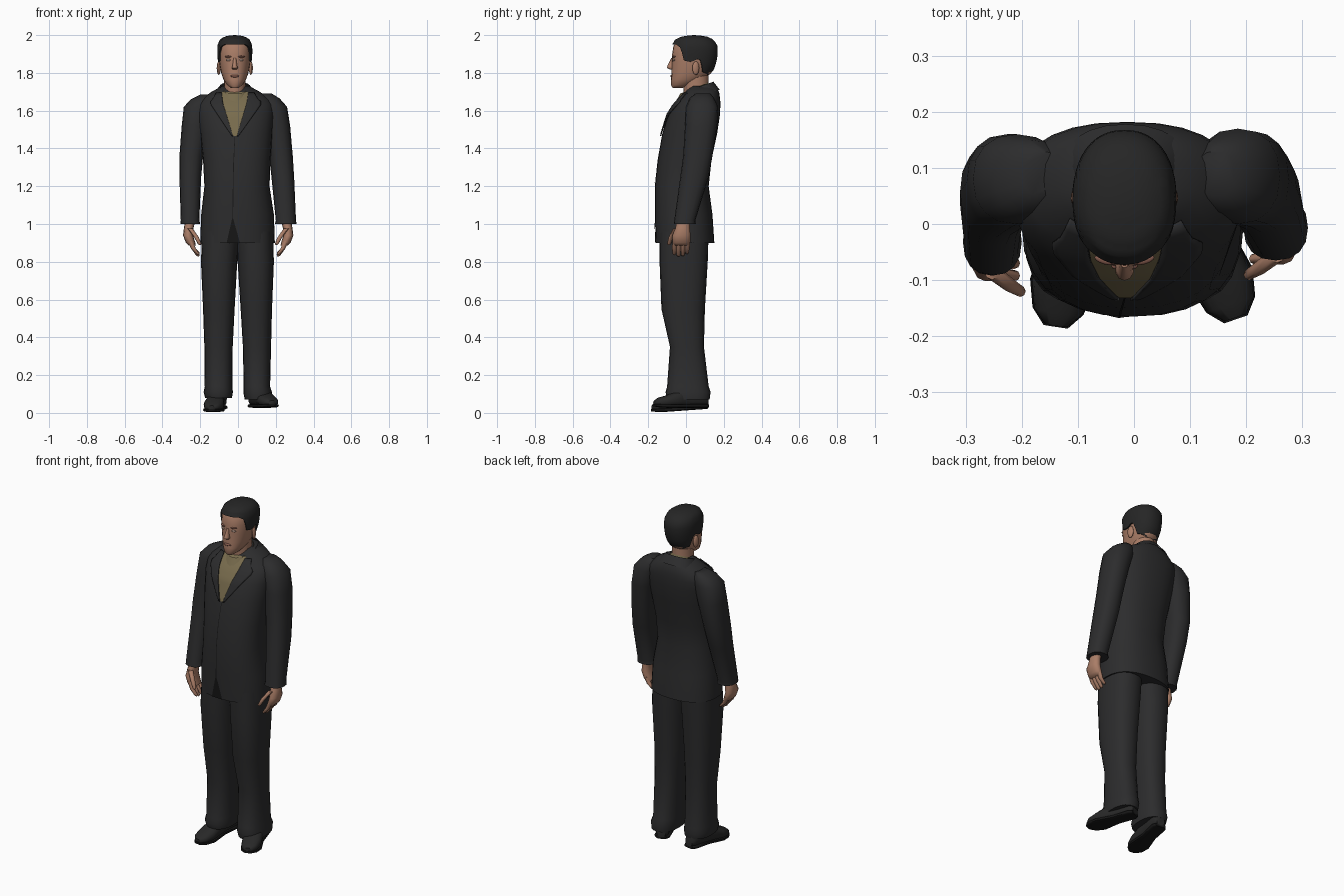
import bpy, bmesh, math
from mathutils import Matrix, Vector


def material(name, r, g, b):
    m = bpy.data.materials.new(name)
    m.diffuse_color = (r, g, b, 1)
    return m


SUIT = material("charcoal suit", .025, .025, .026)
SHIRT = material("olive shirt", .19, .15, .075)
SKIN = material("skin", .40, .205, .135)
LIPS = material("lips", .25, .11, .08)
EYES = material("eyes", .36, .25, .20)
HAIR = material("dark hair", .019, .019, .019)
SHOE = material("shoe leather", .021, .021, .021)
BLACK = material("black gap", .008, .008, .008)


def finish(name, bm, mat, matrix=Matrix(), angle=50):
    bmesh.ops.recalc_face_normals(bm, faces=bm.faces)
    bm.transform(matrix)
    me = bpy.data.meshes.new(name)
    bm.to_mesh(me)
    bm.free()
    me.materials.append(mat)
    ob = bpy.data.objects.new(name, me)
    bpy.context.collection.objects.link(ob)
    bpy.ops.object.select_all(action='DESELECT')
    ob.select_set(True)
    bpy.context.view_layer.objects.active = ob
    bpy.ops.object.shade_smooth_by_angle(angle=math.radians(angle))
    return ob


def spow(v, p):
    return math.copysign(abs(v) ** p, v)


def ring_point(r, ang, e):
    """Point on a rounded section r = (z, x0, x1, y0, y1); angle 0 is the front."""
    _, x0, x1, y0, y1 = r
    return ((x0 + x1) / 2 + (x1 - x0) / 2 * spow(math.sin(ang), 2 / e),
            (y0 + y1) / 2 - (y1 - y0) / 2 * spow(math.cos(ang), 2 / e))


def loft(name, rings, mat, n=20, e=2.2, caps=True, tilt=0, matrix=Matrix()):
    bm = bmesh.new()
    loops = []
    for r in rings:
        cy = (r[3] + r[4]) / 2
        pts = [ring_point(r, 2 * math.pi * i / n, e) for i in range(n)]
        loops.append([bm.verts.new((x, y, r[0] + tilt * (y - cy))) for x, y in pts])
    for a, b in zip(loops, loops[1:]):
        for i in range(n):
            j = (i + 1) % n
            bm.faces.new((a[i], a[j], b[j], b[i]))
    if caps:
        bm.faces.new(loops[0])
        bm.faces.new(loops[-1])
    return finish(name, bm, mat, matrix)


def sample(rows, t):
    """Linear interpolation of rows keyed by their first value."""
    rows = sorted(rows)
    t = min(max(t, rows[0][0]), rows[-1][0])
    for a, b in zip(rows, rows[1:]):
        if t <= b[0]:
            f = (t - a[0]) / (b[0] - a[0])
            return [p + (q - p) * f for p, q in zip(a, b)]


# Jacket body
BODY_E = 2.35
body = [(.90, -.200, .195, -.160, .150), (1.05, -.195, .190, -.165, .140),
        (1.20, -.178, .167, -.165, .120), (1.34, -.185, .172, -.150, .135),
        (1.48, -.200, .182, -.125, .165), (1.58, -.212, .190, -.095, .180),
        (1.63, -.212, .188, -.065, .182), (1.66, -.195, .172, -.040, .181),
        (1.70, -.140, .115, -.005, .175), (1.73, -.085, .060, .025, .155)]
loft("jacket_body", body, SUIT, n=28, e=BODY_E)


def drape(name, rows, mat, off, thick=0, cols=6, steps=14):
    """Patch lying on the jacket front; rows are (z, left x, right x)."""
    bm = bmesh.new()
    lo, hi = min(r[0] for r in rows), max(r[0] for r in rows)
    grid = []
    for k in range(steps + 1):
        z, xl, xr = sample(rows, lo + (hi - lo) * k / steps)
        _, x0, x1, y0, y1 = sample(body, z)
        line = []
        for c in range(cols + 1):
            x = xl + (xr - xl) * c / cols
            u = min(abs(x - (x0 + x1) / 2) / ((x1 - x0) / 2), .97)
            y = (y0 + y1) / 2 - (y1 - y0) / 2 * (1 - u ** BODY_E) ** (1 / BODY_E)
            line.append(bm.verts.new((x, y - off, z)))
        grid.append(line)
    for a, b in zip(grid, grid[1:]):
        for i in range(cols):
            bm.faces.new((a[i], a[i + 1], b[i + 1], b[i]))
    ob = finish(name, bm, mat)
    if thick:
        s = ob.modifiers.new("thickness", 'SOLIDIFY')
        s.thickness = thick
        s.offset = 0


# Shirt front, lapels, front closure and hem vent
drape("shirt_front", [(1.70, -.088, .056), (1.60, -.072, .040), (1.49, -.045, .012),
                      (1.465, -.028, -.004)], SHIRT, .004)
drape("lapel_left", [(1.695, -.115, -.086), (1.665, -.130, -.083), (1.64, -.150, -.080),
                     (1.465, -.032, -.026)], SUIT, .007, .006)
drape("lapel_right", [(1.695, .054, .085), (1.665, .050, .102), (1.64, .046, .128),
                      (1.465, -.006, .002)], SUIT, .007, .006)
drape("jacket_closure", [(1.46, -.018, -.015), (1.31, -.026, -.022), (1.03, -.030, -.026)],
      BLACK, .003, cols=1)
drape("hem_vent", [(1.03, -.031, -.026), (.901, -.060, .010)], BLACK, .003, cols=3)

# Collars
loft("jacket_collar", [(1.68, -.135, .105, .0, .178), (1.728, -.096, .064, .0, .145)],
     SUIT, n=24, caps=False, tilt=.35)
loft("shirt_collar", [(1.68, -.092, .060, -.057, .130), (1.72, -.083, .051, -.030, .118)],
     SHIRT, n=24, caps=False, tilt=.4)

# Sleeves
loft("sleeve_left", [(1.685, -.20, -.13, .05, .13), (1.66, -.25, -.12, .02, .15),
                     (1.62, -.287, -.13, .0, .16), (1.52, -.298, -.155, -.01, .16),
                     (1.36, -.31, -.185, -.025, .14), (1.25, -.31, -.195, -.04, .11),
                     (1.02, -.303, -.205, -.09, .03), (1.0, -.305, -.20, -.092, .03)],
     SUIT, n=16, e=2.3)
loft("sleeve_right", [(1.69, .11, .18, .05, .13), (1.665, .10, .22, .02, .15),
                      (1.62, .11, .26, .0, .17), (1.52, .14, .276, -.005, .165),
                      (1.36, .165, .29, -.015, .14), (1.25, .177, .297, -.03, .12),
                      (1.02, .20, .307, -.062, .05), (1.0, .195, .31, -.065, .052)],
     SUIT, n=16, e=2.3)

# Trousers
loft("trouser_leg_left", [(.96, -.19, .01, -.14, .12), (.80, -.196, -.004, -.14, .115),
                          (.55, -.185, -.018, -.12, .10), (.35, -.178, -.028, -.085, .095),
                          (.14, -.176, -.030, -.10, .11), (.11, -.182, -.027, -.108, .115),
                          (.08, -.174, -.032, -.10, .11)], SUIT, e=2.4)
loft("trouser_leg_right", [(.96, -.01, .185, -.14, .12), (.80, -.002, .19, -.14, .115),
                           (.55, .014, .18, -.13, .10), (.35, .026, .175, -.085, .095),
                           (.14, .030, .170, -.10, .12), (.11, .028, .180, -.108, .13),
                           (.07, .036, .176, -.10, .125)], SUIT, e=2.4)

# Shoes: sections run from heel to toe, then are laid down and turned
upper = [(0, -.025, .025, .01, .07), (.02, -.040, .040, .005, .11),
         (.09, -.040, .040, .005, .12), (.15, -.045, .045, .005, .10),
         (.22, -.054, .054, .005, .068), (.27, -.043, .043, .008, .054),
         (.295, -.020, .020, .014, .038)]
sole = [(0, -.03, .03, 0, .02), (.02, -.043, .043, 0, .02), (.12, -.040, .040, 0, .02),
        (.22, -.058, .058, 0, .02), (.27, -.046, .046, .003, .02), (.298, -.022, .022, .008, .02)]
for side, heel, turn, pitch in (("left", (-.095, .112, .021), -.15, .07),
                                ("right", (.085, .112, .027), .33, 0)):
    lay = (Matrix.Translation(heel) @ Matrix.Rotation(turn, 4, 'Z')
           @ Matrix.Rotation(math.pi / 2 + pitch, 4, 'X'))
    loft("shoe_" + side, upper, SHOE, n=16, e=2.5, matrix=lay)
    loft("shoe_sole_" + side, sole, BLACK, n=16, e=4, matrix=lay)

# Hands: palm, four fingers and a thumb
for side, place in (("right", Matrix()),
                    ("left", Matrix.Translation((.002, -.03, 0)) @ Matrix.Scale(-1, 4, (1, 0, 0)))):
    loft("palm_" + side, [(1.03, .225, .280, -.050, .020), (.98, .237, .288, -.055, .020),
                          (.94, .240, .293, -.072, .024), (.90, .228, .278, -.072, .022),
                          (.885, .225, .262, -.066, .016)], SKIN, n=12, matrix=place)
    tubes = [("finger%d_" % (i + 1), [(.91, .255, y), (.87, .238, y - .003), (.835 + d, .215, y - .004),
                                      (.828 + d, .212, y - .004)])
             for i, (y, d) in enumerate(((-.058, .008), (-.036, 0), (-.013, .002), (.009, .014)))]
    tubes.append(("thumb_", [(.975, .255, -.055), (.93, .222, -.080), (.895, .205, -.090),
                             (.888, .203, -.090)]))
    for label, path in tubes:
        radii = (.014, .0125, .010, .004)
        loft(label + side, [(z, x - r, x + r, y - r, y + r) for (z, x, y), r in zip(path, radii)],
             SKIN, n=8, e=2, matrix=place)

# Neck and head
CX = -.017
loft("neck", [(1.62, CX - .065, CX + .065, -.01, .12), (1.70, CX - .056, CX + .056, -.012, .118),
              (1.80, CX - .058, CX + .058, -.02, .12)], SKIN, e=2)
skull = [(1.72, .020, -.070, -.02), (1.735, .040, -.079, .03), (1.765, .060, -.079, .09),
         (1.80, .072, -.076, .135), (1.85, .081, -.075, .153), (1.90, .085, -.073, .161),
         (1.94, .084, -.067, .158), (1.97, .071, -.050, .138), (1.985, .050, -.020, .108),
         (1.992, .020, .020, .065)]
head = [(z, CX - w, CX + w, y0, y1) for z, w, y0, y1 in skull]
loft("head", head, SKIN, n=24)

# Hair cap: columns run from the hairline up to the crown
hairline = [(0, 1.945), (40, 1.943), (57, 1.925), (66, 1.86), (88, 1.85), (94, 1.87),
            (107, 1.86), (118, 1.80), (180, 1.775)]
bm = bmesh.new()
N, K = 48, 10
top = bm.verts.new((CX, .042, 2.0))
columns = []
for i in range(N):
    ang = 2 * math.pi * i / N
    low = sample(hairline, min(math.degrees(ang), 360 - math.degrees(ang)))[1]
    col = []
    for k in range(-1, K + 1):
        z = low + (1.992 - low) * (1 - (1 - max(k, 0) / K) ** 1.5)
        r = sample(head, z)
        g = .008 if k >= 0 else -.004
        x, y = ring_point((0, r[1] - g, r[2] + g, r[3] - g, r[4] + g), ang, 2.2)
        col.append(bm.verts.new((x, y, z + .006)))
    columns.append(col)
for i in range(N):
    a, b = columns[i], columns[(i + 1) % N]
    for k in range(K + 1):
        bm.faces.new((a[k], b[k], b[k + 1], a[k + 1]))
    bm.faces.new((a[-1], b[-1], top))
finish("hair", bm, HAIR)


# Facial features
def blob(name, loc, size, mat, turn=0):
    bm = bmesh.new()
    bmesh.ops.create_uvsphere(bm, u_segments=12, v_segments=8, radius=1)
    m = Matrix.Translation(loc) @ Matrix.Rotation(turn, 4, 'Z') @ Matrix.Diagonal((*size, 1))
    finish(name, bm, mat, m)


loft("nose", [(1.818, CX - .012, CX + .012, -.086, -.06), (1.826, CX - .017, CX + .017, -.101, -.06),
              (1.838, CX - .013, CX + .013, -.098, -.06), (1.878, CX - .007, CX + .007, -.078, -.06)],
     SKIN, n=10, e=2)
blob("lips", (CX, -.075, 1.783), (.024, .008, .007), LIPS)
for side, s in (("left", -1), ("right", 1)):
    blob("ear_" + side, (CX + s * .085, .052, 1.825), (.010, .019, .036), SKIN, s * .25)
    blob("eye_" + side, (CX + s * .034, -.065, 1.868), (.014, .006, .006), EYES, s * .25)
    blob("brow_" + side, (CX + s * .034, -.064, 1.886), (.020, .008, .005), LIPS, s * .25)
